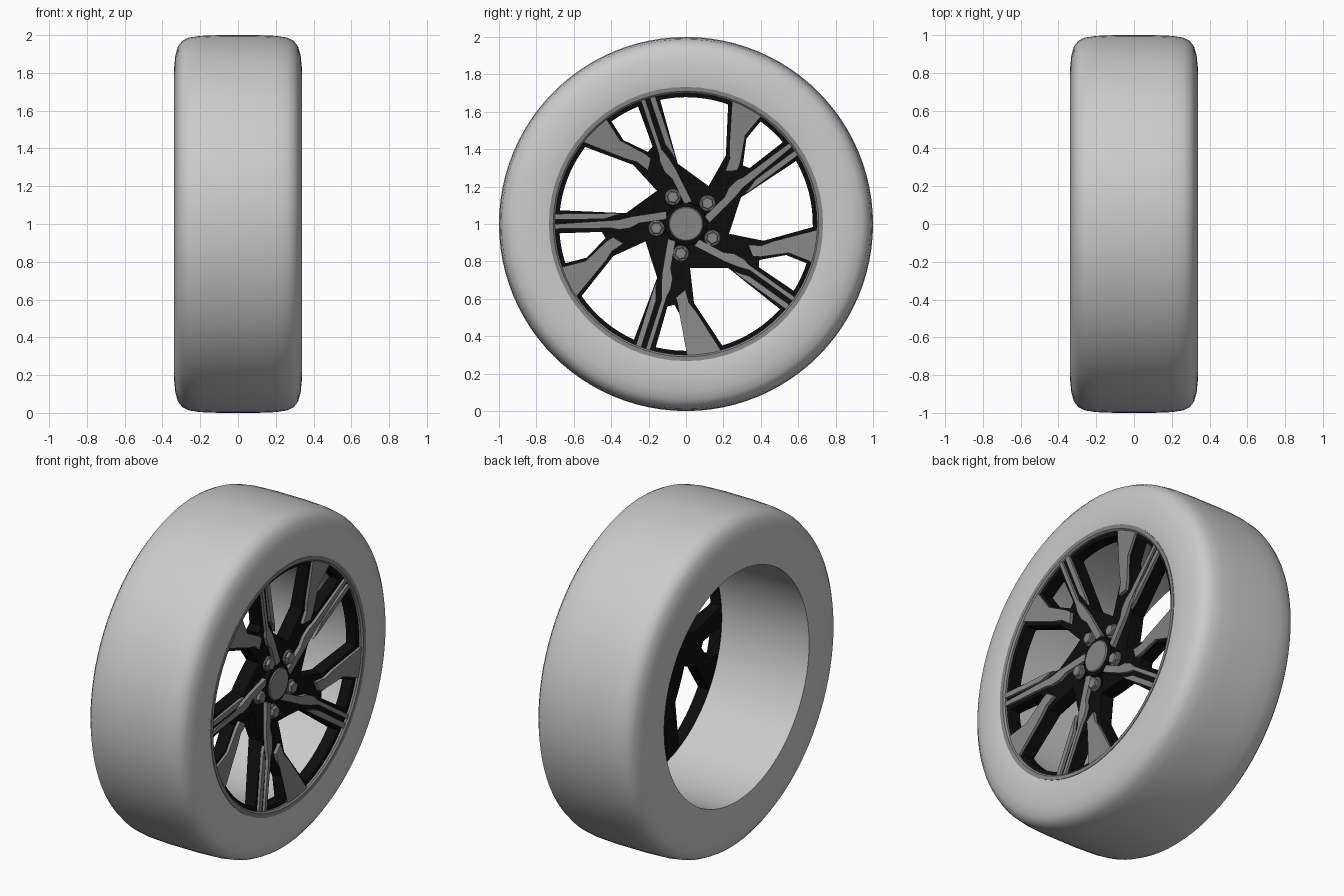
import bpy, bmesh
from math import sin, cos, pi, radians

if "Cube" in bpy.data.objects:
    bpy.data.objects.remove(bpy.data.objects["Cube"])

SPOKES = [radians(36 + 72 * k) for k in range(5)]


def colour(name, rgb):
    mat = bpy.data.materials.new(name)
    mat.diffuse_color = (*rgb, 1)
    mat.use_nodes = True
    mat.node_tree.nodes["Principled BSDF"].inputs["Base Color"].default_value = mat.diffuse_color
    return mat


black = colour("gloss_black", (0.004, 0.004, 0.004))
alloy = colour("machined_grey", (0.24, 0.24, 0.24))


def finish(bm, name, mat=None, smooth=None):
    bmesh.ops.recalc_face_normals(bm, faces=bm.faces)
    me = bpy.data.meshes.new(name)
    bm.to_mesh(me)
    bm.free()
    ob = bpy.data.objects.new(name, me)
    bpy.context.collection.objects.link(ob)
    if mat:
        me.materials.append(mat)
    bpy.ops.object.select_all(action='DESELECT')
    ob.select_set(True)
    bpy.context.view_layer.objects.active = ob
    if smooth:
        bpy.ops.object.shade_smooth_by_angle(angle=radians(smooth))
    return ob


def lathe(name, profile, n=96, mat=None, smooth=30, centre=(0, 1), closed=True, turn=0):
    """Spin (x, radius) points around an axis parallel to x."""
    bm = bmesh.new()
    rings = []
    for x, r in profile:
        if r == 0:
            rings.append([bm.verts.new((x, *centre))] * n)
        else:
            rings.append([bm.verts.new((x, centre[0] + r * cos(turn + 2 * pi * i / n),
                                        centre[1] + r * sin(turn + 2 * pi * i / n))) for i in range(n)])
    m = len(rings)
    for j in range(m if closed else m - 1):
        a, b = rings[j], rings[(j + 1) % m]
        for i in range(n):
            k = (i + 1) % n
            vs = list(dict.fromkeys((a[i], a[k], b[k], b[i])))
            if len(vs) > 2:
                bm.faces.new(vs)
    return finish(bm, name, mat, smooth)


def face_x(u, v):
    """Depth of the dished wheel face at a point."""
    return 0.245 + 0.115 * (u * u + v * v) ** 0.5


def prisms(name, shapes, back, front, mat=None):
    """Extrude (along spoke, across spoke) outlines, repeated round all spokes."""
    bm = bmesh.new()
    for a in SPOKES:
        for pts in shapes:
            def ring(fx):
                return [bm.verts.new((fx(u, v), u * cos(a) - v * sin(a),
                                      1 + u * sin(a) + v * cos(a))) for u, v in pts]
            lo, hi = ring(back), ring(front)
            caps = [bm.faces.new(lo[::-1]), bm.faces.new(hi)]
            for i in range(len(pts)):
                k = (i + 1) % len(pts)
                bm.faces.new((lo[i], lo[k], hi[k], hi[i]))
            bmesh.ops.triangulate(bm, faces=caps)
    return finish(bm, name, mat)


def arc(r, a0, a1, n):
    return [(r * cos(radians(a0 + (a1 - a0) * i / n)), r * sin(radians(a0 + (a1 - a0) * i / n)))
            for i in range(n + 1)]


# Tyre with rounded shoulders and plain inner barrel
lathe("tyre", [(-0.335, 0.685), (-0.339, 0.76), (-0.339, 0.82), (-0.332, 0.89), (-0.318, 0.94),
               (-0.295, 0.97), (-0.26, 0.987), (-0.20, 0.996), (-0.10, 1.0), (0.10, 1.0),
               (0.20, 0.996), (0.26, 0.987), (0.295, 0.97), (0.318, 0.94), (0.332, 0.89),
               (0.339, 0.82), (0.338, 0.77), (0.331, 0.727), (0.30, 0.725), (0.295, 0.70),
               (0.28, 0.685)], smooth=40)

# Rim lip
lathe("rim_lip", [(0.29, 0.70), (0.324, 0.70), (0.333, 0.71), (0.335, 0.733), (0.29, 0.733)],
      n=60, mat=alloy)

# Black spoke body: dished disc with five small and five large windows cut out
body = lathe("spoke_body", [(0.235, 0), (0.235, 0.12), (0.312, 0.70), (0.245, 0.70),
                            (0.15, 0.16), (0.15, 0)], mat=black, closed=False)
small = [(0.45, 0.042), (0.43, 0.075), (0.53, 0.18)] + arc(0.678, 18, 4.2, 4)
large = [(0.388, 0.171), (0.217, 0.093), (0.154, 0.287)] + arc(0.678, 65.8, 34.6, 8)
cutter = prisms("window_cutter", [small, large], lambda u, v: 0.0, lambda u, v: 0.5, black)
cutter.hide_render = True
mod = body.modifiers.new("windows", 'BOOLEAN')
mod.operation = 'DIFFERENCE'
mod.solver = 'EXACT'
mod.object = cutter
bpy.context.view_layer.objects.active = body
bpy.ops.object.modifier_apply(modifier=mod.name)
bpy.data.objects.remove(cutter)
bpy.ops.object.select_all(action='DESELECT')
body.select_set(True)
bpy.ops.object.shade_smooth_by_angle(angle=radians(25))

# Machined grey faces: arm with main rail, second rail, and wide wedge
arm = [(0.105, -0.068), (0.105, -0.025), (0.25, -0.005), (0.30, 0.022), (0.36, 0.03), (0.40, 0.022),
       (0.728, 0.026), (0.728, 0.002), (0.42, 0.0), (0.36, -0.022), (0.29, -0.04)]
rail = [(0.728, -0.054), (0.728, -0.024), (0.44, -0.026), (0.38, -0.046), (0.34, -0.052), (0.38, -0.058)]
wedge = [(0.43, 0.198), (0.395, 0.145), (0.335, 0.105), (0.39, 0.07), (0.425, 0.092),
         (0.535, 0.197), (0.65, 0.227)] + arc(0.725, 18.8, 34, 5)
prisms("spoke_faces", [arm, rail, wedge],
       lambda u, v: face_x(u, v) - 0.045, face_x, alloy)

# Hub cap in a black collar
lathe("hub_collar", [(0.22, 0), (0.22, 0.115), (0.26, 0.112), (0.265, 0.09), (0.265, 0)],
      n=48, mat=black, closed=False)
lathe("hub_cap", [(0.22, 0), (0.22, 0.092), (0.268, 0.092), (0.273, 0.087), (0.273, 0)],
      n=48, mat=alloy, closed=False)

# Wheel bolts: black seat, round flange, hexagonal head
for i, a in enumerate(SPOKES):
    c = (0.16 * cos(a + radians(8)), 1 + 0.16 * sin(a + radians(8)))
    lathe(f"bolt_seat_{i}", [(0.20, 0), (0.20, 0.052), (0.245, 0.05), (0.245, 0)],
          n=24, mat=black, centre=c, closed=False)
    lathe(f"bolt_flange_{i}", [(0.22, 0), (0.22, 0.043), (0.252, 0.043), (0.256, 0.039), (0.256, 0)],
          n=24, mat=alloy, centre=c, closed=False)
    lathe(f"bolt_head_{i}", [(0.24, 0), (0.24, 0.035), (0.272, 0.035), (0.276, 0.029), (0.276, 0)],
          n=6, mat=alloy, centre=c, closed=False, smooth=None, turn=a)
